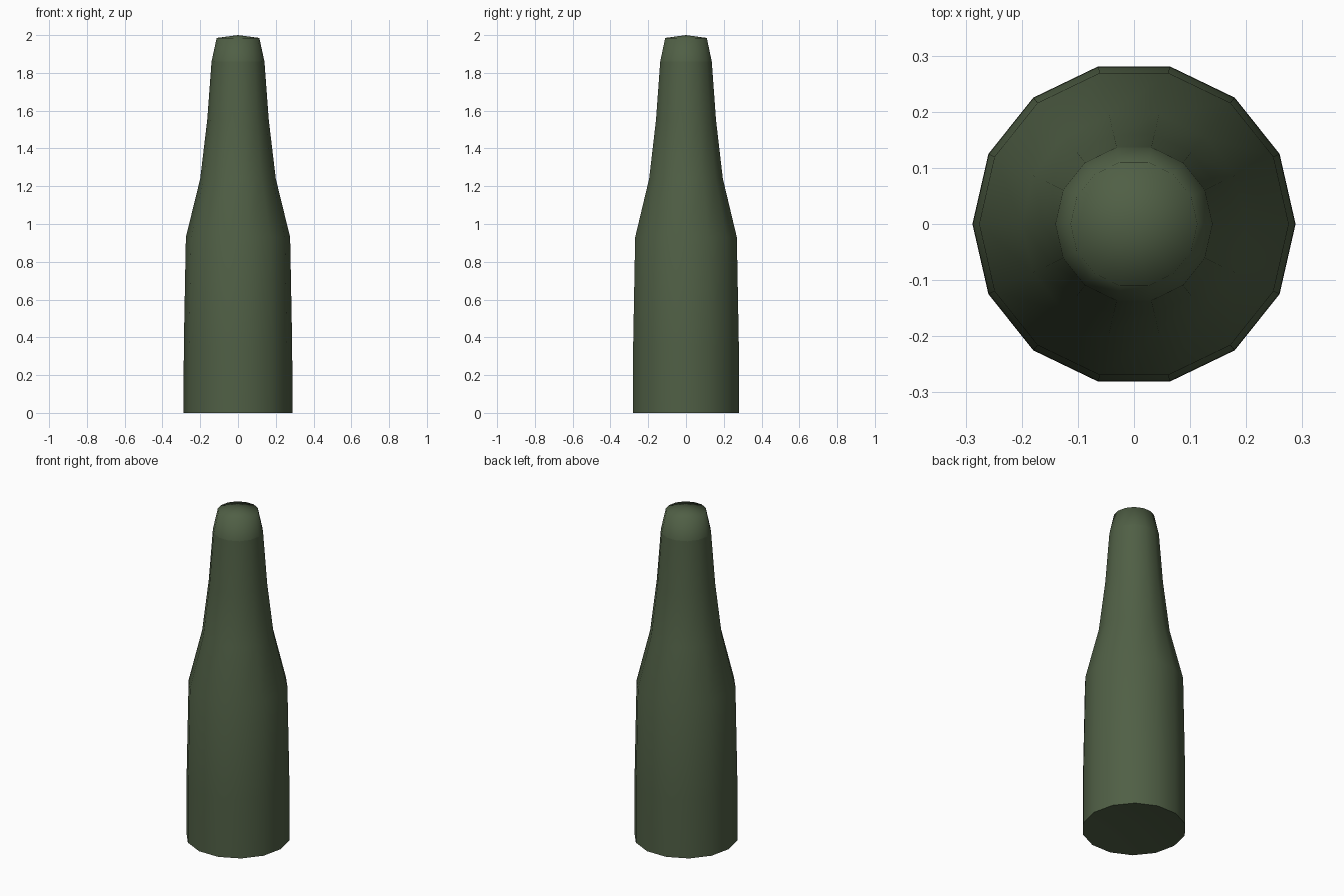
import bpy, bmesh
from math import cos, sin, tau

if "Cube" in bpy.data.objects:
    bpy.data.objects.remove(bpy.data.objects["Cube"])

SIDES = 14

glass = bpy.data.materials.new("dark_green_glass")
glass.diffuse_color = (0.08, 0.115, 0.06, 1)
glass.use_nodes = True
glass.node_tree.nodes["Principled BSDF"].inputs["Base Color"].default_value = glass.diffuse_color

# Bottle outline (radius, height) from the base rim to the crown
PROFILE = [(0.288, 0), (0.287, 0.35), (0.276, 0.93), (0.2, 1.24),
           (0.163, 1.55), (0.14, 1.86), (0.113, 1.985)]
SHARP_RINGS = (0, 5)

bm = bmesh.new()
rings = [[bm.verts.new((r * cos(tau * i / SIDES), r * sin(tau * i / SIDES), z))
          for i in range(SIDES)] for r, z in PROFILE]

# Side walls
for low, high in zip(rings, rings[1:]):
    for i in range(SIDES):
        j = (i + 1) % SIDES
        bm.faces.new((low[i], low[j], high[j], high[i]))

# Slightly domed top and slightly recessed base
top = bm.verts.new((0, 0, 2.0))
base = bm.verts.new((0, 0, 0.03))
for i in range(SIDES):
    j = (i + 1) % SIDES
    bm.faces.new((rings[-1][i], rings[-1][j], top))
    bm.faces.new((rings[0][j], rings[0][i], base))

# Smooth shading, broken at the base rim and under the lip
for f in bm.faces:
    f.smooth = True
for k in SHARP_RINGS:
    for i in range(SIDES):
        bm.edges.get((rings[k][i], rings[k][(i + 1) % SIDES])).smooth = False

mesh = bpy.data.meshes.new("bottle")
bm.to_mesh(mesh)
bm.free()
mesh.materials.append(glass)
bottle = bpy.data.objects.new("bottle", mesh)
bpy.context.collection.objects.link(bottle)
